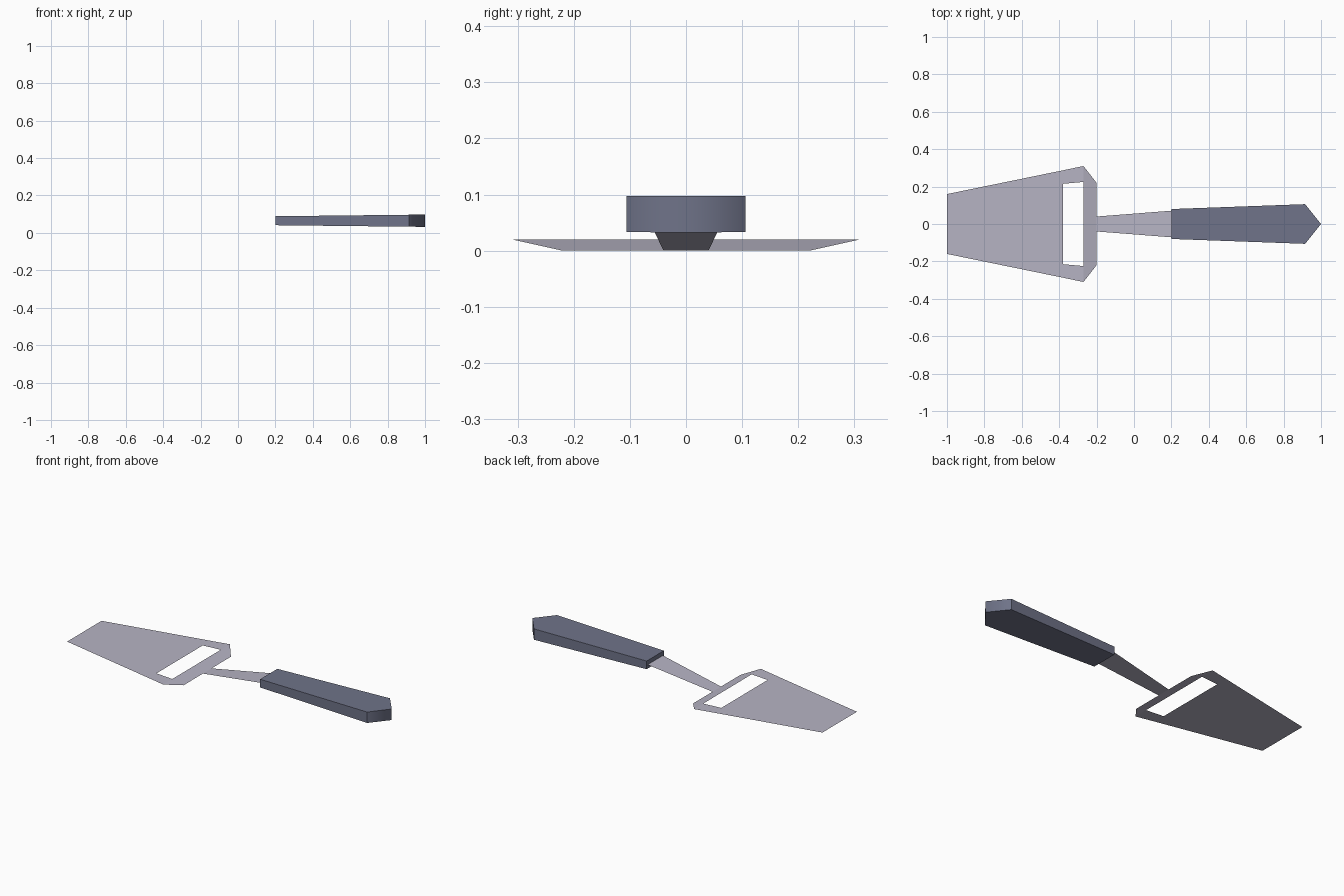
import bpy, bmesh

if "Cube" in bpy.data.objects:
    bpy.data.objects.remove(bpy.data.objects["Cube"])


def material(name, rgb):
    m = bpy.data.materials.new(name)
    m.diffuse_color = (*rgb, 1)
    m.use_nodes = True
    m.node_tree.nodes["Principled BSDF"].inputs["Base Color"].default_value = m.diffuse_color
    return m


def add_object(name, bm, mat):
    me = bpy.data.meshes.new(name)
    bm.to_mesh(me)
    bm.free()
    me.materials.append(mat)
    ob = bpy.data.objects.new(name, me)
    bpy.context.collection.objects.link(ob)
    return ob


def mirrored(half):
    """Close a half outline given on +y by repeating it on -y."""
    return half + [(x, -y, z) for x, y, z in reversed(half) if y > 0]


def sheet(name, polygons, mat):
    """Thin one-sided sheet of joined polygons, all facing up."""
    bm = bmesh.new()
    for poly in polygons:
        bm.faces.new([bm.verts.new(p) for p in poly])
    bmesh.ops.remove_doubles(bm, verts=bm.verts, dist=1e-4)
    bm.normal_update()
    for f in bm.faces:
        if f.normal.z < 0:
            f.normal_flip()
    return add_object(name, bm, mat)


steel = material("pale steel", (0.47, 0.455, 0.55))
grip = material("slate grip", (0.16, 0.173, 0.25))

# Blade: flat plate, two bars beside the slot, sloped rear bridge
H = 0.02
bar = [(-0.38, 0.287, H), (-0.27, 0.31, H), (-0.27, 0.225, H), (-0.38, 0.215, H)]
plate = mirrored([(-1, 0.16, H), (-0.38, 0.287, H), (-0.38, 0.215, H)])
bridge = mirrored([(-0.2, 0.04, 0), (-0.2, 0.22, 0), (-0.27, 0.31, H), (-0.27, 0.225, H)])
sheet("blade", [plate, bar, [(x, -y, z) for x, y, z in bar], bridge], steel)

# Neck: tapered strip rising from the bridge into the handle
sheet("neck", [mirrored([(-0.2, 0.04, 0), (0.2, 0.071, 0.064)])], steel)

# Handle: widening, thickening prism with a pointed end
MID = 0.065
outline = [(0.2, 0.08, 0.024), (0.915, 0.106, 0.032), (1, 0, 0.0325),
           (0.915, -0.106, 0.032), (0.2, -0.08, 0.024)]
bm = bmesh.new()
top = [bm.verts.new((x, y, MID + t)) for x, y, t in outline]
low = [bm.verts.new((x, y, MID - t)) for x, y, t in outline]
bm.faces.new(top)
bm.faces.new(low)
n = len(outline)
for i in range(n):
    j = (i + 1) % n
    f = bm.faces.new((top[i], top[j], low[j], low[i]))
    f.smooth = i in (1, 2)
bmesh.ops.recalc_face_normals(bm, faces=bm.faces)
# only the nose edge is blended, every other edge stays crisp
for e in bm.edges:
    e.smooth = all(v.co.x > 0.99 for v in e.verts)
add_object("handle", bm, grip)
